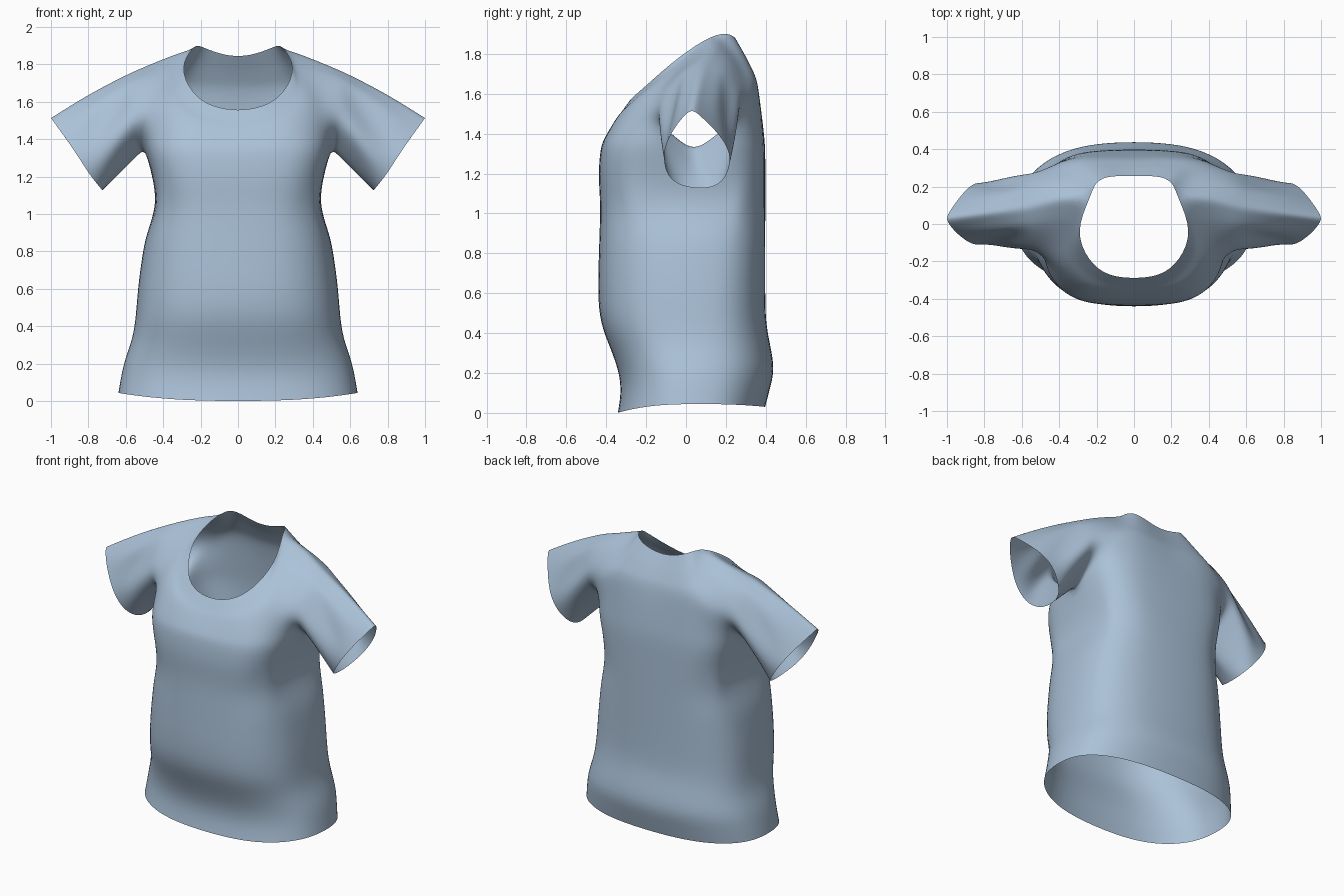
import bpy, bmesh, math
from mathutils import Vector

if "Cube" in bpy.data.objects:
    bpy.data.objects.remove(bpy.data.objects["Cube"])


def spline(pts, n):
    """Catmull-Rom resample of a point list to n+1 points."""
    p = [Vector(q) for q in pts]
    p = [2 * p[0] - p[1]] + p + [2 * p[-1] - p[-2]]
    out, segs = [], len(p) - 3
    for i in range(n + 1):
        s = i / n * segs
        k = min(int(s), segs - 1)
        t = s - k
        a, b, c, d = p[k:k + 4]
        out.append(0.5 * (2 * b + (c - a) * t + (2 * a - 5 * b + 4 * c - d) * t * t
                          + (3 * b - a - 3 * c + d) * t ** 3))
    return out


bm = bmesh.new()


def add_grid(rows):
    """Quad sheet from equally long rows of points."""
    vs = [[bm.verts.new(p) for p in r] for r in rows]
    for r0, r1 in zip(vs, vs[1:]):
        for i in range(len(r0) - 1):
            bm.faces.new((r0[i], r0[i + 1], r1[i + 1], r1[i]))


# Torso sections: height, half width, front y, back y, squareness
sections = [
    (0.00, .645, -.345, .40, 2.5), (0.10, .63, -.328, .425, 2.5),
    (0.20, .61, -.337, .448, 2.5), (0.32, .568, -.38, .428, 2.6),
    (0.45, .55, -.435, .402, 2.7), (0.60, .54, -.446, .400, 2.7),
    (0.75, .52, -.442, .400, 2.8), (0.87, .50, -.438, .400, 2.9),
    (0.98, .46, -.434, .400, 3.1), (1.08, .44, -.434, .400, 3.4),
    (1.20, .46, -.443, .400, 3.5), (1.33, .495, -.432, .400, 3.5)]


def ring(z, a, yf, yb, n):
    pts, yc = [], .04
    for j in range(13):
        t = j / 12 * math.pi
        s, c = abs(math.sin(t)), abs(math.cos(t))
        x = 0 if j in (0, 12) else a * s ** (2 / n)
        if j in (4, 8):     # fabric draping beside the underarm hollow
            x += .02 * math.exp(-((z - 1.05) / .1) ** 2)
        y = yc + ((yf if j < 6 else yb) - yc) * (0 if j == 6 else c ** (2 / n))
        hem = max(0, 1 - z / .45) * (.045 * s * s + (.03 * c * c if j > 6 else 0))
        pts.append(Vector((x, y, z + hem)))
    return pts


torso = [ring(*s) for s in sections]
add_grid(torso)
base = torso[-1]

# Upper panels: middle and top point of each column, centre to armhole
front = [((0, -.37, 1.44), (0, -.292, 1.55)), ((.165, -.365, 1.455), (.14, -.28, 1.573)),
         ((.28, -.335, 1.49), (.245, -.20, 1.64)), ((.36, -.265, 1.545), (.315, -.04, 1.785)),
         ((.41, -.205, 1.58), (.235, .14, 1.902)), ((.475, -.19, 1.53), (.40, .14, 1.838)),
         ((.54, -.145, 1.50), (.55, .09, 1.772))]
back = [((.54, .27, 1.52), (.55, .09, 1.772)), ((.475, .30, 1.56), (.40, .14, 1.838)),
        ((.40, .332, 1.6), (.235, .14, 1.902)), ((.32, .35, 1.63), (.21, .22, 1.902)),
        ((.24, .362, 1.63), (.155, .252, 1.878)), ((.13, .365, 1.62), (.08, .257, 1.852)),
        ((0, .36, 1.62), (0, .257, 1.842))]
R = 9


def column(j, mid, top, side):
    """Column from underarm level to the neckline, rounded over the shoulder."""
    w = {4: .2, 5: .6, 6: 1, 7: .6, 8: .3}.get(j, 0)
    bend = Vector((0, side * .035 * w + (.012 if side > 0 else 0), .035 * w))
    upper = Vector(mid).lerp(Vector(top), .5 + .1 * w) + bend
    if j == 6:
        return spline([base[j], mid, upper, top], R)
    return spline([torso[-2][j], base[j], mid, upper, top], R * 4 // 3)[R // 3:]


fcols = [column(j, m, t, -1) for j, (m, t) in enumerate(front)]
bcols = [column(j + 6, m, t, 1) for j, (m, t) in enumerate(back)]
add_grid(fcols)
add_grid(bcols)

# Sleeve: loft from the armhole to the cuff, with soft folds
cuff_front = [(.725, .07, 1.125), (.735, -.03, 1.14), (.785, -.098, 1.2), (.85, -.112, 1.3),
              (.91, -.08, 1.39), (.967, -.03, 1.467), (1.008, .03, 1.526)]
cuff_back = [(.725, .07, 1.125), (.735, .16, 1.14), (.79, .212, 1.21), (.85, .22, 1.3),
             (.91, .17, 1.39), (.967, .095, 1.467), (1.008, .03, 1.526)]
L = 6
for col, cuff, side in ((fcols[6], cuff_front, -1), (bcols[0], cuff_back, 1)):
    end = spline(cuff, R)
    rows = []
    for k in range(L + 1):
        t = k / L
        row = []
        for i in range(R + 1):
            p = col[i].lerp(end[i], t)
            w = math.sin(math.pi * t) * math.sin(math.pi * i / R)
            p.y += side * w * (.02 * math.cos(i * 1.7 + 1.2 * t) - .006)
            p.z += .012 * math.sin(math.pi * t) * (i / R) ** 2
            row.append(p)
        rows.append(row)
    add_grid(rows)

bmesh.ops.remove_doubles(bm, verts=bm.verts[:], dist=1e-4)
bmesh.ops.recalc_face_normals(bm, faces=bm.faces[:])
for f in bm.faces:
    f.smooth = True
mesh = bpy.data.meshes.new("shirt")
bm.to_mesh(mesh)
bm.free()
shirt = bpy.data.objects.new("shirt", mesh)
bpy.context.collection.objects.link(shirt)

# Blue-grey cloth
cloth = bpy.data.materials.new("cloth")
cloth.diffuse_color = (.41, .54, .69, 1)
cloth.use_nodes = True
cloth.node_tree.nodes["Principled BSDF"].inputs["Base Color"].default_value = cloth.diffuse_color
mesh.materials.append(cloth)

# Mirror the half shirt and smooth it
mir = shirt.modifiers.new("mirror", 'MIRROR')
mir.use_clip = True
sub = shirt.modifiers.new("smooth", 'SUBSURF')
sub.levels = sub.render_levels = 2
